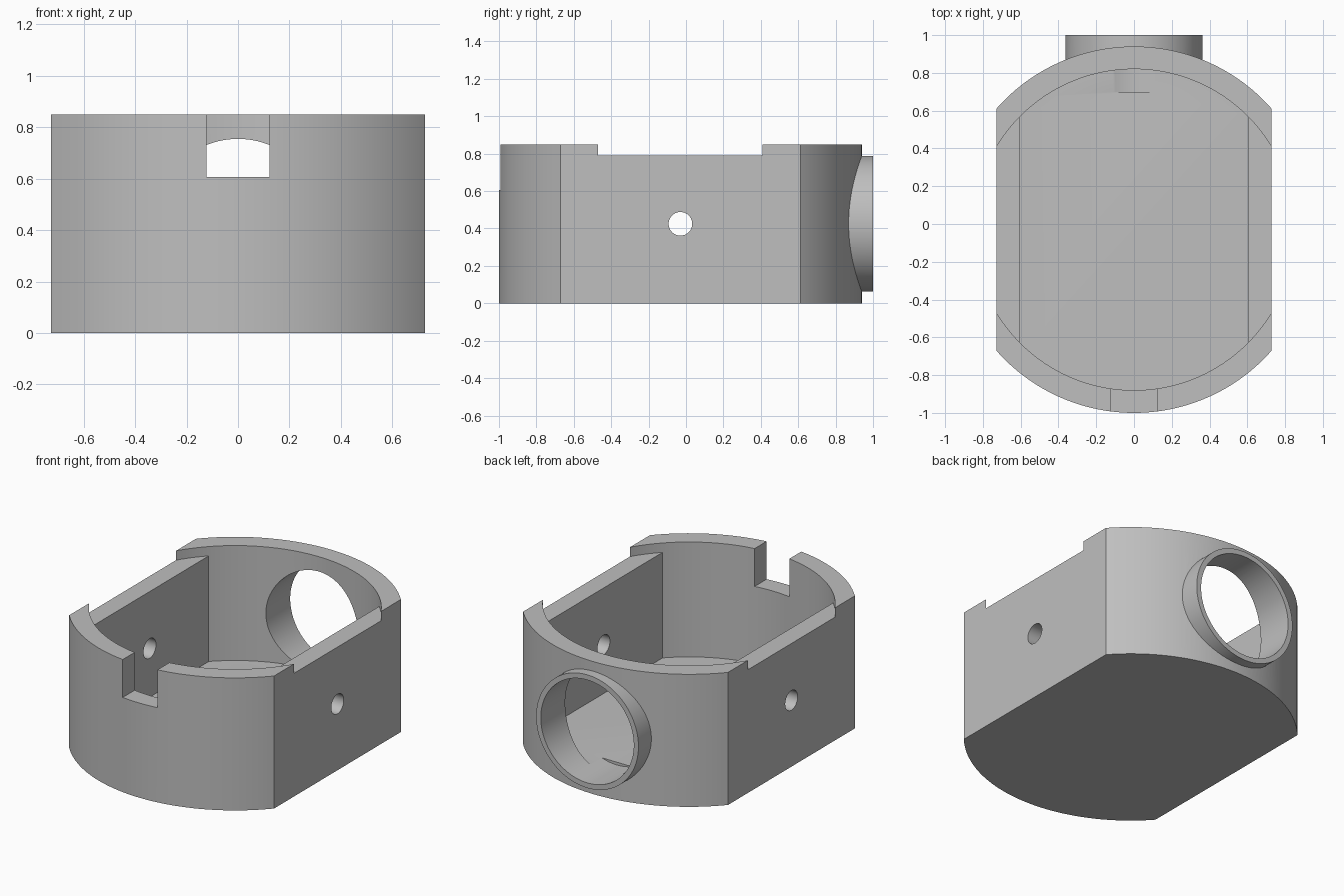
import bpy, math
from mathutils import Matrix

if "Cube" in bpy.data.objects:
    bpy.data.objects.remove(bpy.data.objects["Cube"])

# Main dimensions
CY = -0.03            # centre of the round walls
HEIGHT = 0.85
HALF_WIDTH = 0.727
WALL = 0.122
FLOOR = 0.113
LEDGE = 0.79          # lowered top of the flat side walls
BORE_Z = 0.425

grey = bpy.data.materials.new("plain_grey")
grey.use_nodes = True
colour = (0.52, 0.52, 0.52, 1)
grey.diffuse_color = colour
grey.node_tree.nodes["Principled BSDF"].inputs["Base Color"].default_value = colour


def box(name, x, y, z):
    """Box from (low, high) ranges."""
    bpy.ops.mesh.primitive_cube_add(size=1)
    ob = bpy.context.object
    ob.name = name
    size = [r[1] - r[0] for r in (x, y, z)]
    mid = [(r[0] + r[1]) / 2 for r in (x, y, z)]
    ob.data.transform(Matrix.Translation(mid) @ Matrix.Diagonal((*size, 1)))
    return ob


def cylinder(name, radius, centre, length, axis="Z", sides=128):
    bpy.ops.mesh.primitive_cylinder_add(vertices=sides, radius=radius, depth=length)
    ob = bpy.context.object
    ob.name = name
    turn = {"Z": Matrix(), "X": Matrix.Rotation(math.pi / 2, 4, "Y"),
            "Y": Matrix.Rotation(math.pi / 2, 4, "X")}[axis]
    ob.data.transform(Matrix.Translation(centre) @ turn)
    return ob


def combine(target, tool, operation):
    """Apply a boolean and discard the tool."""
    mod = target.modifiers.new(operation, "BOOLEAN")
    mod.operation, mod.object, mod.solver = operation, tool, "EXACT"
    bpy.context.view_layer.objects.active = target
    bpy.ops.object.modifier_apply(modifier=mod.name)
    bpy.data.objects.remove(tool)


# Round body trimmed to flat sides
body = cylinder("housing", 0.97, (0, CY, HEIGHT / 2), HEIGHT, sides=192)
combine(body, box("side_trim", (-HALF_WIDTH, HALF_WIDTH), (-2, 2), (-1, 2)), "INTERSECT")

# Cavity: round all the way out above the ledge, narrowed by side walls below it
cavity = cylinder("cavity", 0.85, (0, CY, (FLOOR + 1) / 2), 1 - FLOOR, sides=192)
inner = HALF_WIDTH - WALL
for side in (-1, 1):
    x = sorted((side * inner, side * 1.5))
    combine(cavity, box("side_wall", x, (-2, 2), (-1, LEDGE)), "DIFFERENCE")
combine(body, cavity, "DIFFERENCE")

# Rear tube and its bore, which grazes the floor
tube = cylinder("rear_tube", 0.363, (0, 0.9225, BORE_Z), 0.155, "Y")
combine(body, tube, "UNION")
bore = cylinder("bore", 0.33, (0, 0.95, BORE_Z), 0.5, "Y")
combine(body, bore, "DIFFERENCE")

# Front notch and cross hole through both side walls
combine(body, box("notch", (-0.123, 0.123), (-1.2, -0.6), (0.607, 1)), "DIFFERENCE")
combine(body, cylinder("cross_hole", 0.063, (0, CY, BORE_Z), 2, "X", 64), "DIFFERENCE")

# Finish
body.data.materials.clear()
body.data.materials.append(grey)
for face in body.data.polygons:
    face.material_index = 0
bpy.ops.object.select_all(action="DESELECT")
body.select_set(True)
bpy.context.view_layer.objects.active = body
bpy.ops.object.shade_smooth_by_angle(angle=math.radians(30))
